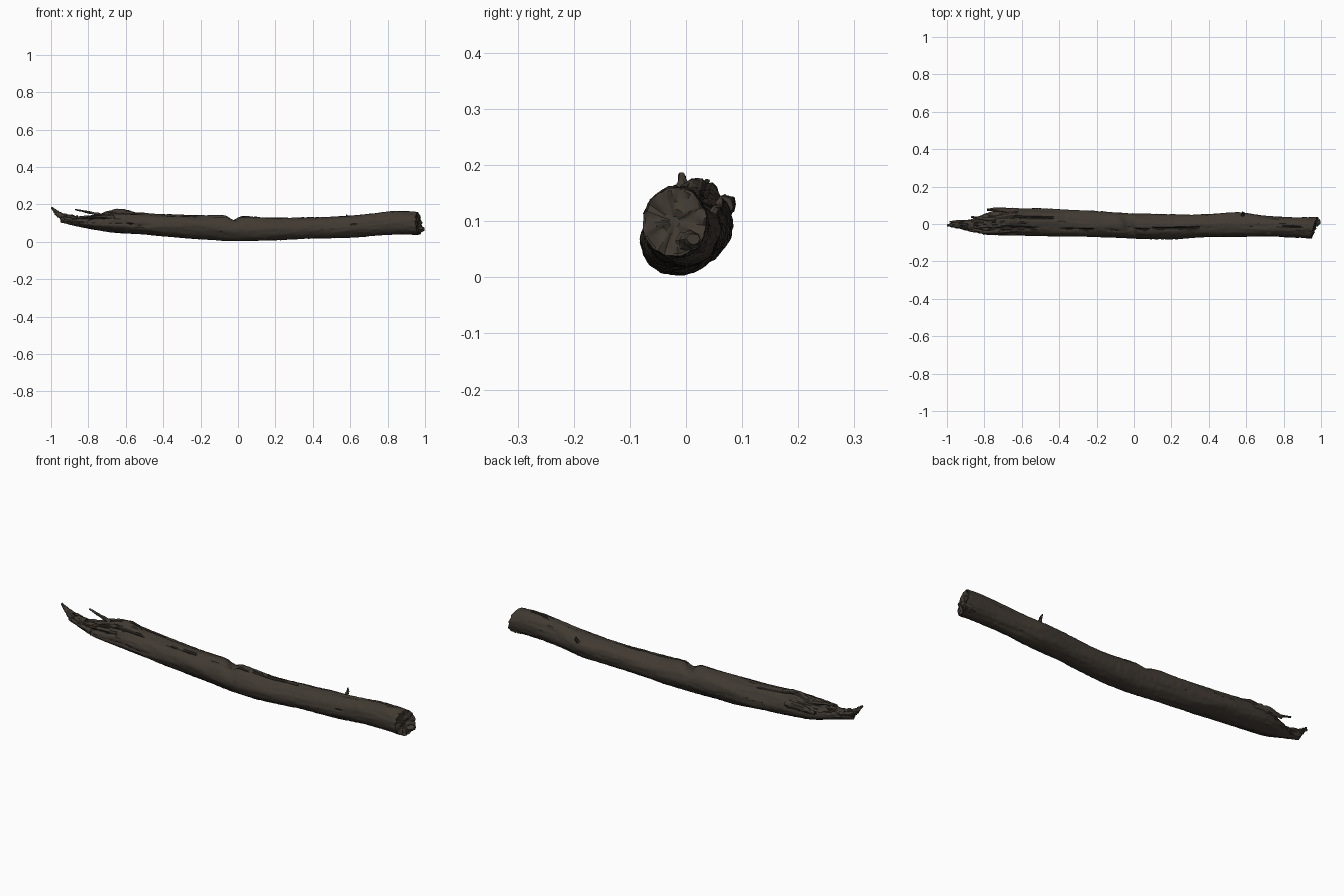
import bpy, bmesh, math, random
from mathutils import Vector, noise

random.seed(4)
cube = bpy.data.objects.get("Cube")
if cube:
    bpy.data.objects.remove(cube, do_unlink=True)


def material(name, colour):
    m = bpy.data.materials.new(name)
    m.use_nodes = True
    m.diffuse_color = colour
    m.node_tree.nodes["Principled BSDF"].inputs["Base Color"].default_value = colour
    return m


BARK = material("dark brown bark", (0.052, 0.042, 0.032, 1))
CRACK = material("crack shadow", (0.018, 0.015, 0.012, 1))

# Outline of the log: x, y low, y high, z low, z high
OUTLINE = [(-0.95, -0.02, 0.015, 0.105, 0.150), (-0.87, -0.035, 0.025, 0.085, 0.135),
           (-0.80, -0.055, 0.055, 0.070, 0.140), (-0.72, -0.060, 0.075, 0.058, 0.150),
           (-0.60, -0.064, 0.082, 0.046, 0.160), (-0.40, -0.066, 0.080, 0.030, 0.147),
           (-0.20, -0.068, 0.068, 0.014, 0.142), (0.00, -0.078, 0.054, 0.004, 0.139),
           (0.20, -0.080, 0.050, 0.008, 0.128), (0.40, -0.070, 0.054, 0.015, 0.132),
           (0.56, -0.068, 0.060, 0.021, 0.138), (0.70, -0.066, 0.044, 0.030, 0.150),
           (0.86, -0.073, 0.036, 0.037, 0.164), (0.97, -0.076, 0.036, 0.038, 0.160)]


def section(x):
    """Smoothly interpolated outline at x."""
    n = len(OUTLINE)
    i = max(0, min(n - 2, sum(p[0] <= x for p in OUTLINE) - 1))
    a, b = OUTLINE[i], OUTLINE[i + 1]
    p, q = OUTLINE[max(i - 1, 0)], OUTLINE[min(i + 2, n - 1)]
    t = (x - a[0]) / (b[0] - a[0])
    out = []
    for k in range(1, 5):
        m0 = (b[k] - p[k]) / (b[0] - p[0]) * (b[0] - a[0])
        m1 = (q[k] - a[k]) / (q[0] - a[0]) * (b[0] - a[0])
        out.append((2*t**3 - 3*t*t + 1)*a[k] + (t**3 - 2*t*t + t)*m0
                   + (3*t*t - 2*t**3)*b[k] + (t**3 - t*t)*m1)
    return out


def bell(v, width):
    return math.exp(-(v / width) ** 2)


# Cracks in the bark: x start, x end, angle round the log, depth
CRACKS = [(-0.04, 0.42, 1.75, 0.008), (-0.80, -0.50, 1.95, 0.012), (-0.78, -0.35, 1.25, 0.008),
          (-0.45, -0.02, 2.0, 0.006), (-0.84, -0.6, 2.6, 0.008), (0.72, 0.95, 1.4, 0.006),
          (-0.7, -0.45, 3.3, 0.005)]


def groove(x, ang):
    total = 0
    for a, b, mid, depth in CRACKS:
        if a < x < b:
            path = mid + 0.16 * noise.noise(Vector((x * 9, mid * 7, 0)))
            total += depth * math.sin(math.pi * (x - a) / (b - a)) ** 0.5 * bell(ang - path, 0.07)
    return total


def relief(x, ang):
    """Lumps, long grain, notch and torn top, as a change of radius."""
    c, s = math.cos(ang), math.sin(ang)
    r = 0.005 * noise.noise(Vector((x * 4, c * 1.2, s * 1.2)))
    r += 0.003 * noise.noise(Vector((x * 8, c * 5, s * 5)))
    r += 0.002 * noise.noise(Vector((x * 45, c * 6, s * 6)))
    up = max(0, s)
    r -= 0.026 * bell(x + 0.025 + 0.02 * c, 0.028) * up ** 2
    r += 0.018 * bell(x + 0.645, 0.05) * bell(ang - 1.4, 0.45)
    torn = max(0, min(1, (-0.55 - x) / 0.2)) * up
    r += torn * 0.016 * noise.noise(Vector((x * 22, c * 9, s * 9)))
    r += 0.006 * bell(x - 0.72, 0.015) * bell(ang - 2.5, 0.2)
    return r - groove(x, ang)


# Main trunk, lofted from rings
RINGS, SIDES = 240, 56
bm = bmesh.new()
rings, marked = [], set()
for i in range(RINGS + 1):
    x = -0.95 + 1.92 * i / RINGS
    y0, y1, z0, z1 = section(x)
    cy, cz = (y0 + y1) / 2, (z0 + z1) / 2
    ring = []
    for j in range(SIDES):
        ang = math.tau * j / SIDES
        c, s = math.cos(ang), math.sin(ang)
        d = relief(x, ang)
        y, z = cy + c * ((y1 - y0) / 2 + d), cz + s * ((z1 - z0) / 2 + d)
        # slanted, ragged cut at the thick end
        cut = max(0, (x - 0.82) / 0.15)
        shift = cut * (0.3 * (y + 0.02) - 0.12 * (z - 0.1) - 0.004
                       + 0.010 * noise.noise(Vector((c * 4, s * 4, 3))))
        v = bm.verts.new((x + shift, y, max(z, 0.001)))
        if groove(x, ang) > 0.0045:
            marked.add(v)
        ring.append(v)
    rings.append(ring)


def bridge(a, b):
    for j in range(SIDES):
        k = (j + 1) % SIDES
        f = bm.faces.new((a[j], a[k], b[k], b[j]))
        f.material_index = int(sum(v in marked for v in f.verts) >= 2)


for a, b in zip(rings, rings[1:]):
    bridge(b, a)

# Rough broken end faces
for ring, side in ((rings[-1], 1), (rings[0], -1)):
    mid = sum((v.co for v in ring), Vector()) / SIDES
    last = ring
    for scale in (0.93, 0.78, 0.58, 0.36, 0.16):
        inner = []
        for v in ring:
            p = mid.lerp(v.co, scale)
            p.x += 0.012 * noise.noise(p * 55) - side * 0.006 * (1 - scale)
            inner.append(bm.verts.new(p))
        bridge(*((last, inner) if side < 0 else (inner, last)))
        last = inner
    bm.faces.new(last)
bmesh.ops.recalc_face_normals(bm, faces=bm.faces)


def finish(name, bm):
    me = bpy.data.meshes.new(name)
    bm.to_mesh(me)
    bm.free()
    me.materials.append(BARK)
    me.materials.append(CRACK)
    ob = bpy.data.objects.new(name, me)
    bpy.context.collection.objects.link(ob)
    bpy.ops.object.select_all(action='DESELECT')
    ob.select_set(True)
    bpy.context.view_layer.objects.active = ob
    bpy.ops.object.shade_smooth_by_angle(angle=math.radians(40))
    return ob


finish("log_trunk", bm)


def splinter(name, points, radii, flat=1.0):
    """Tapered, slightly rough sliver of wood along a path."""
    bm = bmesh.new()
    pts = [Vector(p) for p in points]
    old = None
    steps = 6 * (len(pts) - 1)
    for i in range(steps + 1):
        u = i / 6
        k = min(int(u), len(pts) - 2)
        p = pts[k].lerp(pts[k + 1], u - k)
        r = radii[k] + (radii[k + 1] - radii[k]) * (u - k)
        axis = (pts[k + 1] - pts[k]).normalized()
        e1 = axis.cross(Vector((0, 0, 1)) if abs(axis.z) < 0.9 else Vector((1, 0, 0))).normalized()
        e2 = axis.cross(e1)
        ring = []
        for j in range(8):
            a = math.tau * j / 8
            q = r * random.uniform(0.82, 1.15)
            ring.append(bm.verts.new(p + e1 * q * math.cos(a) + e2 * q * flat * math.sin(a)))
        if old:
            for j in range(8):
                bm.faces.new((old[j], old[j - 1], ring[j - 1], ring[j]))
        else:
            bm.faces.new(ring)
        old = ring
    bm.faces.new(old)
    bmesh.ops.recalc_face_normals(bm, faces=bm.faces)
    return finish(name, bm)


# Torn tail at the thin end
splinter("tail_splinter", [(-0.86, -0.01, 0.115), (-0.93, -0.004, 0.126), (-0.97, -0.004, 0.155),
                           (-0.998, -0.008, 0.184)], [0.028, 0.022, 0.015, 0.005], 0.9)
splinter("tail_side_splinter", [(-0.88, 0.0, 0.12), (-0.94, 0.012, 0.135), (-0.985, 0.012, 0.160)],
         [0.02, 0.010, 0.004])
splinter("tail_low_splinter", [(-0.80, -0.035, 0.105), (-0.88, -0.028, 0.112), (-0.93, -0.022, 0.122)],
         [0.022, 0.011, 0.004])
# Loose slivers above the torn wood
splinter("upper_sliver", [(-0.74, 0.025, 0.145), (-0.80, 0.028, 0.158), (-0.87, 0.038, 0.172)],
         [0.012, 0.009, 0.005], 0.7)
splinter("back_sliver", [(-0.62, 0.068, 0.125), (-0.71, 0.077, 0.130), (-0.785, 0.077, 0.122)],
         [0.016, 0.013, 0.007], 1.3)
splinter("bark_flake", [(-0.56, 0.012, 0.155), (-0.62, 0.015, 0.166), (-0.71, 0.022, 0.155)],
         [0.010, 0.015, 0.006], 0.7)
splinter("front_sliver", [(-0.66, -0.035, 0.135), (-0.75, -0.04, 0.132), (-0.83, -0.045, 0.128)],
         [0.014, 0.011, 0.004], 0.7)
# Short twig stub and the broken lip at the thick end
splinter("twig_stub", [(0.58, 0.045, 0.11), (0.585, 0.058, 0.128), (0.58, 0.064, 0.145)],
         [0.010, 0.007, 0.003])
splinter("end_lip", [(0.93, 0.0, 0.066), (0.97, 0.008, 0.066), (0.996, 0.012, 0.068)],
         [0.026, 0.024, 0.012], 0.8)
